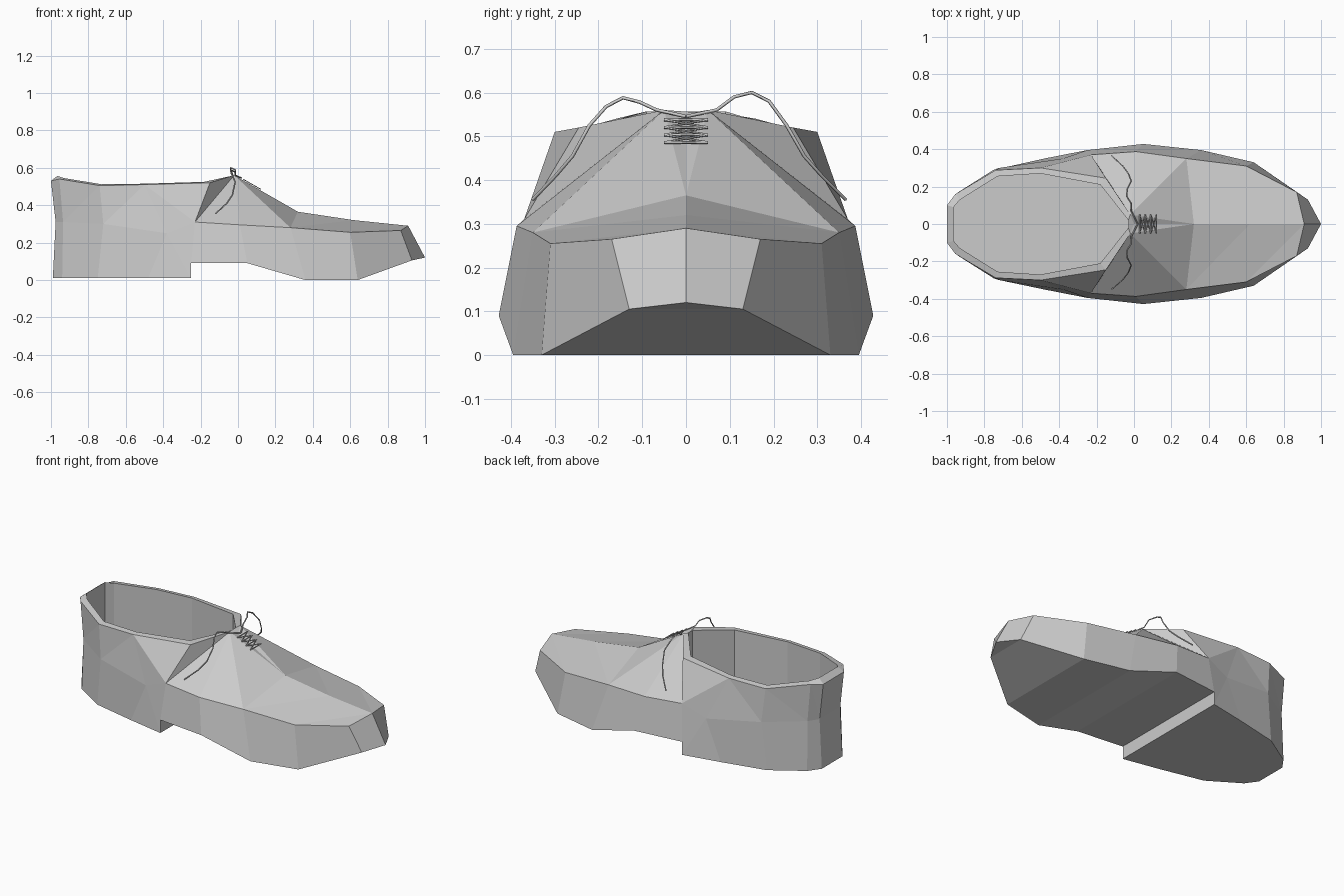
import bpy, bmesh

if "Cube" in bpy.data.objects:
    bpy.data.objects.remove(bpy.data.objects["Cube"])

# Half-profile stations from heel to toe: bottom edge, side ridge, top edge
bottom = [(-.99, .10, .01), (-.94, .17, .01), (-.75, .29, .01), (-.48, .35, .01),
          (-.25, .395, .09), (.05, .428, .09), (.36, .395, 0), (.64, .33, 0),
          (.93, .13, .105), (1, 0, .12)]
ridge = [(-.975, .10, .31), (-.935, .16, .31), (-.72, .30, .30), (-.38, .35, .25),
         (-.23, .37, .31), (.01, .387, .295), (.28, .35, .28), (.60, .31, .255), (.87, .17, .265)]
top = [(-1, .10, .53), (-.955, .16, .54), (-.74, .288, .505), (-.50, .30, .51),
       (-.15, .245, .52), (-.02, .05, .56), (.32, 0, .365), (.62, 0, .32), (.91, 0, .29)]
rim = [(-.965, .09, .557), (-.93, .13, .545), (-.73, .255, .512), (-.50, .27, .515),
       (-.18, .21, .525), (-.03, .02, .555)]
floor = [(x, y, .10) for x, y, z in rim]
heel = (-.25, .395, .01)
notch = (.0, 0, .535)

bm = bmesh.new()
cache = {}


def flip(p):
    return (p[0], -p[1], p[2])


def face(*pts):
    """Face from points, sharing vertices and dropping repeats."""
    vs = []
    for p in pts:
        key = tuple(round(c, 4) + 0.0 for c in p)
        if key not in cache:
            cache[key] = bm.verts.new(key)
        if cache[key] not in vs:
            vs.append(cache[key])
    if len(vs) > 2:
        bm.faces.new(vs)


def both(*pts):
    face(*pts)
    face(*[flip(p) for p in reversed(pts)])


def across(a, b):
    """Strip joining the two sides."""
    face(a, b, flip(b), flip(a))


# Side walls, with the heel block stepping down from the arch
for i in range(8):
    if i == 3:
        both(bottom[3], heel, ridge[3])
        both(heel, bottom[4], ridge[4], ridge[3])
    else:
        both(bottom[i], bottom[i + 1], ridge[i + 1], ridge[i])
    # Upper: quarters, vamp and toe cap
    if i in (3, 5):
        both(ridge[i], ridge[i + 1], top[i])
        both(ridge[i + 1], top[i + 1], top[i])
    else:
        both(ridge[i], ridge[i + 1], top[i + 1])
        both(ridge[i], top[i + 1], top[i])
both(bottom[8], bottom[9], top[8], ridge[8])

# Sole and heel
sole_a = bottom[:4] + [heel]
for strip in (sole_a, [heel, bottom[4]], bottom[4:]):
    for a, b in zip(strip, strip[1:]):
        across(a, b)
# Back of heel
across(bottom[0], ridge[0])
across(ridge[0], top[0])

# Collar rim, lining and insole
across(top[0], rim[0])
across(rim[0], floor[0])
for i in range(5):
    both(top[i], top[i + 1], rim[i + 1], rim[i])
    both(rim[i], rim[i + 1], floor[i + 1], floor[i])
    across(floor[i], floor[i + 1])
across(rim[5], floor[5])
# Lacing slit
both(top[5], notch, top[6])
face(top[5], notch, flip(top[5]), flip(rim[5]), rim[5])

bmesh.ops.recalc_face_normals(bm, faces=bm.faces)
mesh = bpy.data.meshes.new("shoe_body")
bm.to_mesh(mesh)
bm.free()
bpy.context.collection.objects.link(bpy.data.objects.new("shoe_body", mesh))


def lace(name, pts, radius=.0035):
    cu = bpy.data.curves.new(name, 'CURVE')
    cu.dimensions = '3D'
    cu.bevel_depth = radius
    cu.bevel_resolution = 0
    cu.use_fill_caps = True
    sp = cu.splines.new('POLY')
    sp.points.add(len(pts) - 1)
    for p, co in zip(sp.points, pts):
        p.co = (*co, 1)
    bpy.context.collection.objects.link(bpy.data.objects.new(name, cu))


def vamp(x, y):
    return (x, y, .555 - .574 * x)


# Straight and crossed laces over the slit
xs = [.03, .06, .09, .12]
for i, x in enumerate(xs):
    lace(f"lace_bar_{i}", [vamp(x, -.05), vamp(x, .05)])
    if i:
        for s in (-1, 1):
            lace(f"lace_cross_{i}_{s}", [vamp(xs[i - 1], -s * .05), vamp(x, s * .05)], .0025)

# Loose lace ends arching out to each side
path = [(.02, .0, .545), (-.015, .07, .56), (-.015, .11, .59), (-.04, .15, .60), (-.035, .19, .58),
        (-.015, .23, .525), (-.03, .27, .455), (-.06, .31, .41), (-.12, .365, .355)]
lace("lace_end_left", path, .004)
lace("lace_end_right", [(x, -y * .96, z - .012 * (z > .57)) for x, y, z in path], .004)
